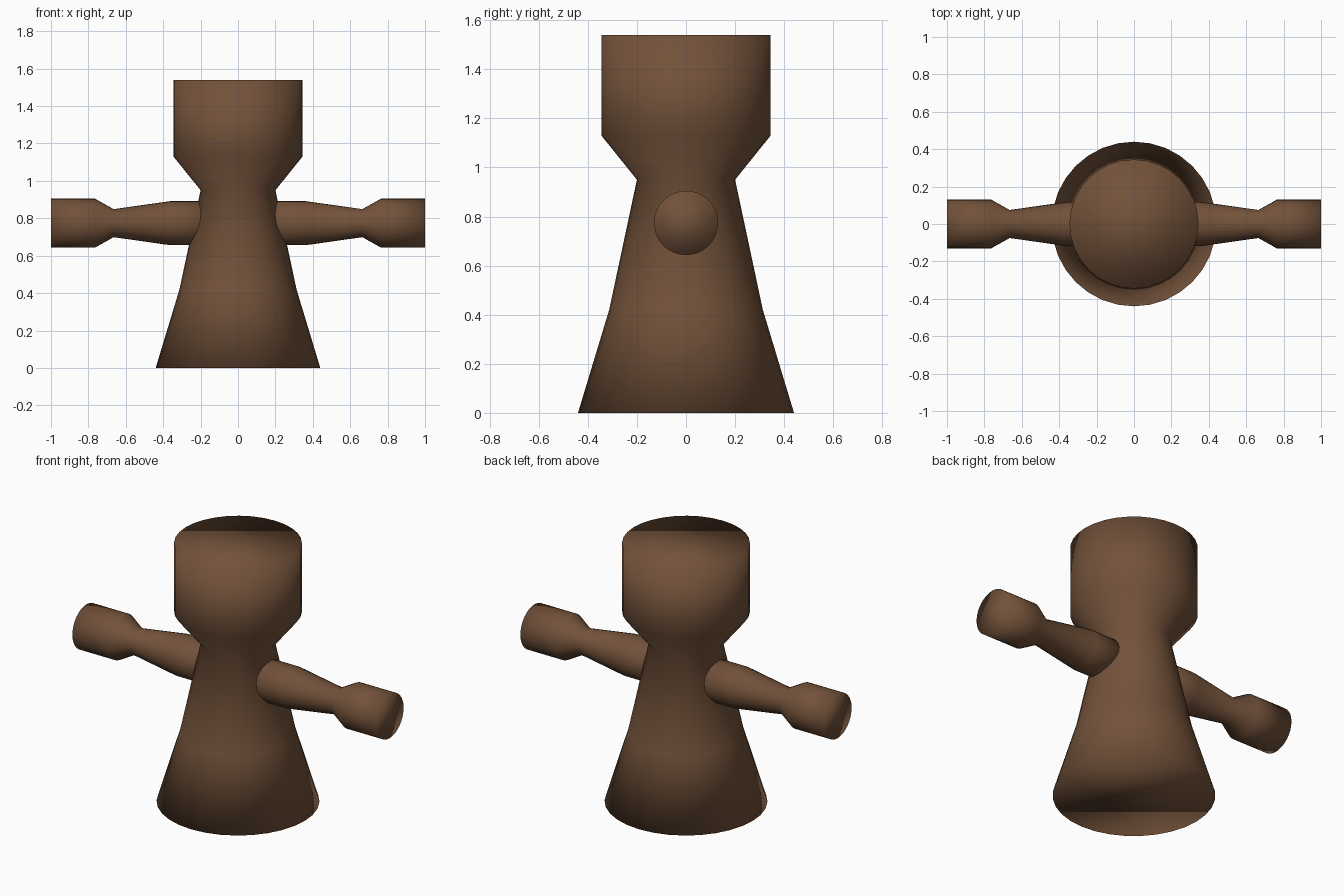
import bpy, bmesh, math
from mathutils import Matrix

if "Cube" in bpy.data.objects:
    bpy.data.objects.remove(bpy.data.objects["Cube"])

SIDES = 32

brown = bpy.data.materials.new("brown_wood")
brown.diffuse_color = (0.17, 0.084, 0.042, 1)
brown.use_nodes = True
brown.node_tree.nodes["Principled BSDF"].inputs["Base Color"].default_value = brown.diffuse_color


def turned(name, profile, matrix=Matrix.Identity(4)):
    """Closed turned solid from (radius, height) rings around z."""
    bm = bmesh.new()
    rings = []
    for r, h in profile:
        rings.append([bm.verts.new((r * math.sin(2 * math.pi * i / SIDES),
                                    r * math.cos(2 * math.pi * i / SIDES), h))
                      for i in range(SIDES)])
    for a, b in zip(rings, rings[1:]):
        for i in range(SIDES):
            j = (i + 1) % SIDES
            bm.faces.new((a[i], a[j], b[j], b[i]))
    bm.faces.new(rings[0])
    bm.faces.new(rings[-1])
    bm.transform(matrix)
    bmesh.ops.recalc_face_normals(bm, faces=bm.faces)
    for f in bm.faces:
        f.smooth = True
    mesh = bpy.data.meshes.new(name)
    bm.to_mesh(mesh)
    bm.free()
    mesh.materials.append(brown)
    ob = bpy.data.objects.new(name, mesh)
    bpy.context.collection.objects.link(ob)
    return ob


# Flared body with narrow neck and cylindrical head
turned("body", [(0.44, 0), (0.313, 0.42), (0.20, 0.95), (0.345, 1.13), (0.345, 1.54)])

# Tapered arms with cylindrical hands
arm = [(0.118, 0.1), (0.118, 0.36), (0.075, 0.665), (0.131, 0.765), (0.131, 1.0)]
for name, side in (("right_arm", 1), ("left_arm", -1)):
    turned(name, arm, Matrix.Translation((0, 0, 0.774)) @ Matrix.Rotation(side * math.pi / 2, 4, 'Y'))
